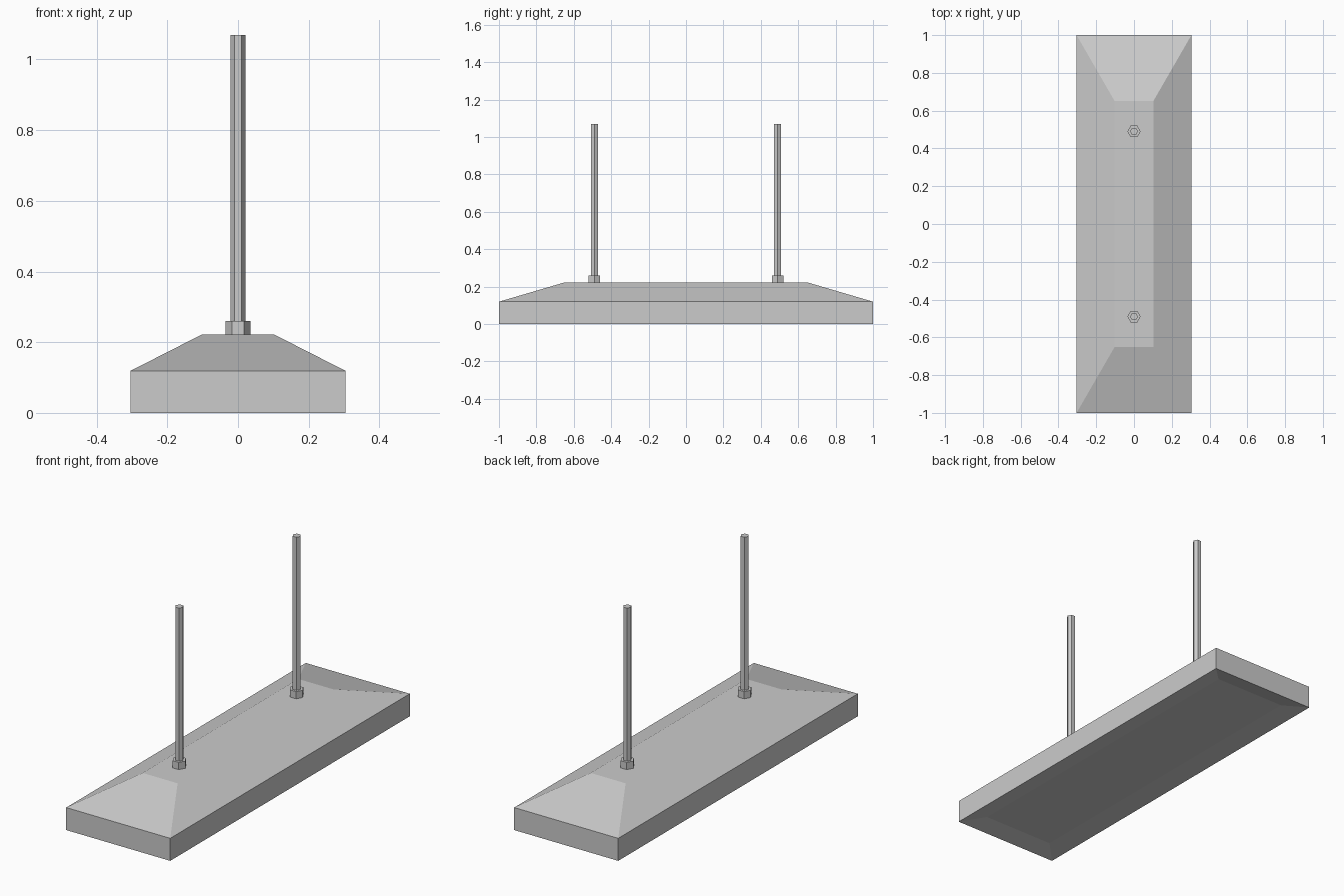
import bpy, bmesh
from math import pi

if "Cube" in bpy.data.objects:
    bpy.data.objects.remove(bpy.data.objects["Cube"])


def finish(name, bm):
    bmesh.ops.recalc_face_normals(bm, faces=bm.faces)
    mesh = bpy.data.meshes.new(name)
    bm.to_mesh(mesh)
    bm.free()
    obj = bpy.data.objects.new(name, mesh)
    bpy.context.collection.objects.link(obj)
    return obj


def hex_prism(name, radius, y, z0, z1):
    bpy.ops.mesh.primitive_cylinder_add(
        vertices=6, radius=radius, depth=z1 - z0,
        location=(0, y, (z0 + z1) / 2), rotation=(0, 0, pi / 6))
    bpy.context.object.name = name


# Base plate: shallow dished underside, upright walls, hipped slopes, flat top
bm = bmesh.new()
rings = []
for hx, hy, z in [(0.204, 0.9, 0.02), (0.304, 1.0, 0.0),
                  (0.304, 1.0, 0.119), (0.102, 0.65, 0.222)]:
    rings.append([bm.verts.new((sx * hx, sy * hy, z))
                  for sx, sy in [(-1, -1), (1, -1), (1, 1), (-1, 1)]])
for low, high in zip(rings, rings[1:]):
    for i in range(4):
        j = (i + 1) % 4
        bm.faces.new((low[i], low[j], high[j], high[i]))
bm.faces.new(rings[0])
bm.faces.new(rings[-1])
finish("base", bm)

# Hexagonal rods, each standing in a hexagonal nut
for side, y in [("front", -0.49), ("back", 0.49)]:
    hex_prism(side + "_nut", 0.035, y, 0.222, 0.26)
    hex_prism(side + "_rod", 0.021, y, 0.222, 1.069)
